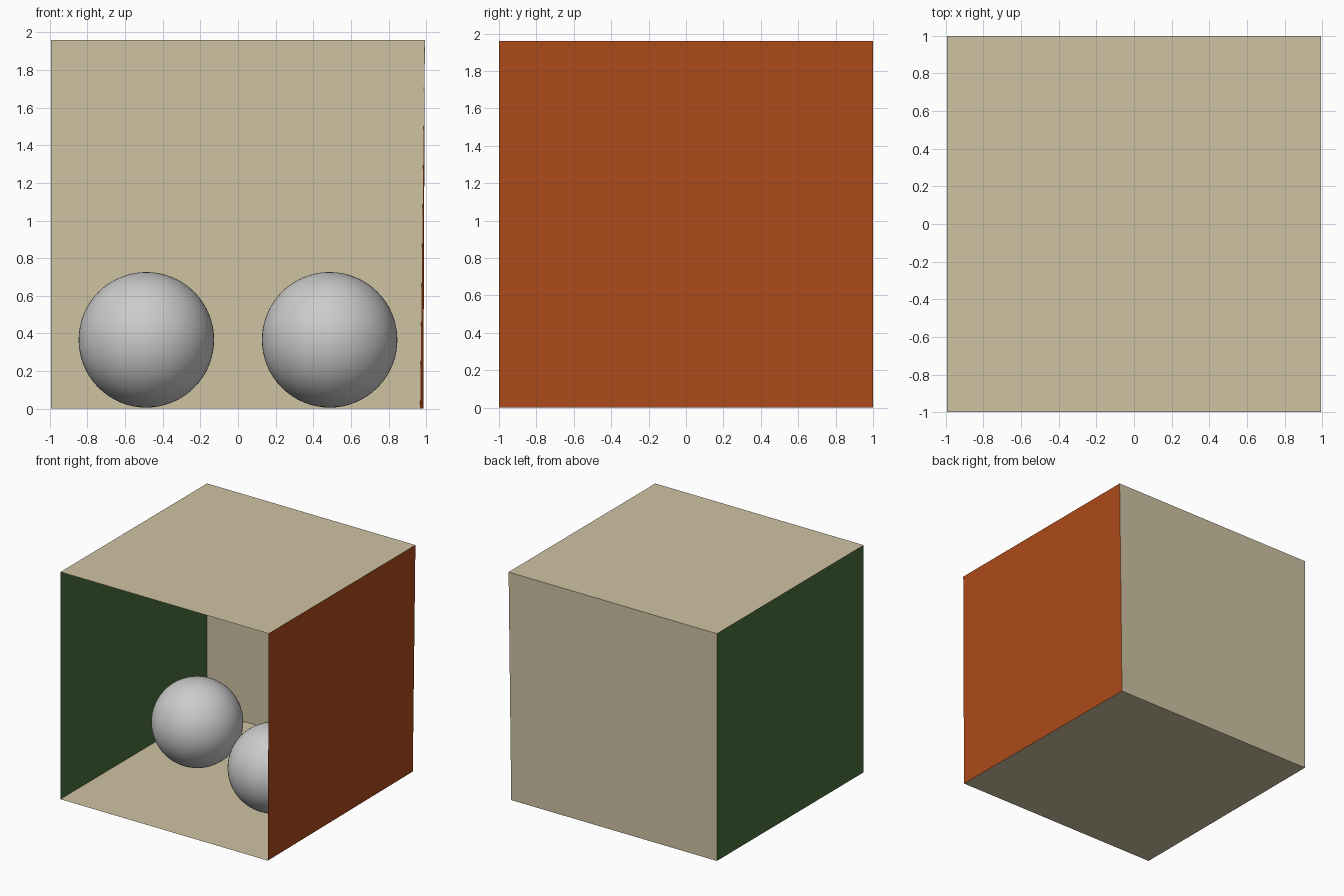
import bpy

if "Cube" in bpy.data.objects:
    bpy.data.objects.remove(bpy.data.objects["Cube"])

W, H, D = 0.99, 1.96, 1.0     # half width, height, half depth


def material(name, rgb):
    m = bpy.data.materials.new(name)
    m.diffuse_color = (*rgb, 1)
    m.use_nodes = True
    m.node_tree.nodes["Principled BSDF"].inputs["Base Color"].default_value = m.diffuse_color
    return m


tan = material("tan_paint", (0.62, 0.54, 0.36))
orange = material("orange_paint", (0.42, 0.07, 0.01))
green = material("green_paint", (0.07, 0.16, 0.05))


def panel(name, corners, mat=None):
    """Single flat sheet through four corners."""
    mesh = bpy.data.meshes.new(name)
    mesh.from_pydata(corners, [], [(0, 1, 2, 3)])
    obj = bpy.data.objects.new(name, mesh)
    bpy.context.collection.objects.link(obj)
    if mat:
        mesh.materials.append(mat)
    return obj


# Room corners; the right wall leans in slightly at the bottom
L = -W - 0.005
flb, blb = (L, -D, 0), (L, D, 0)
flt, blt = (L, -D, H), (L, D, H)
frb, brb = (W - 0.005, -D, 0), (W - 0.022, D, 0)
frt, brt = (W + 0.003, -D, H), (W + 0.003, D, H)

# Five sheets, normals facing into the room, front left open
panel("floor", [flb, frb, brb, blb], tan)
panel("ceiling", [flt, blt, brt, frt], tan)
panel("back_wall", [blb, brb, brt, blt], tan)
panel("left_wall", [flb, blb, blt, flt], green)
panel("right_wall", [frb, frt, brt, brb], orange)

# Light panel just under the ceiling
lx, ly, lz = 0.23, 0.19, H - 0.01
panel("ceiling_light", [(-lx, -ly, lz), (-lx, ly, lz), (lx, ly, lz), (lx, -ly, lz)])

# Two balls resting near the floor
for name, x, y in (("left_ball", -0.487, 0.14), ("right_ball", 0.487, -0.21)):
    bpy.ops.mesh.primitive_uv_sphere_add(segments=64, ring_count=32, radius=0.36,
                                         location=(x, y, 0.366))
    ball = bpy.context.object
    ball.name = name
    bpy.ops.object.shade_smooth()
